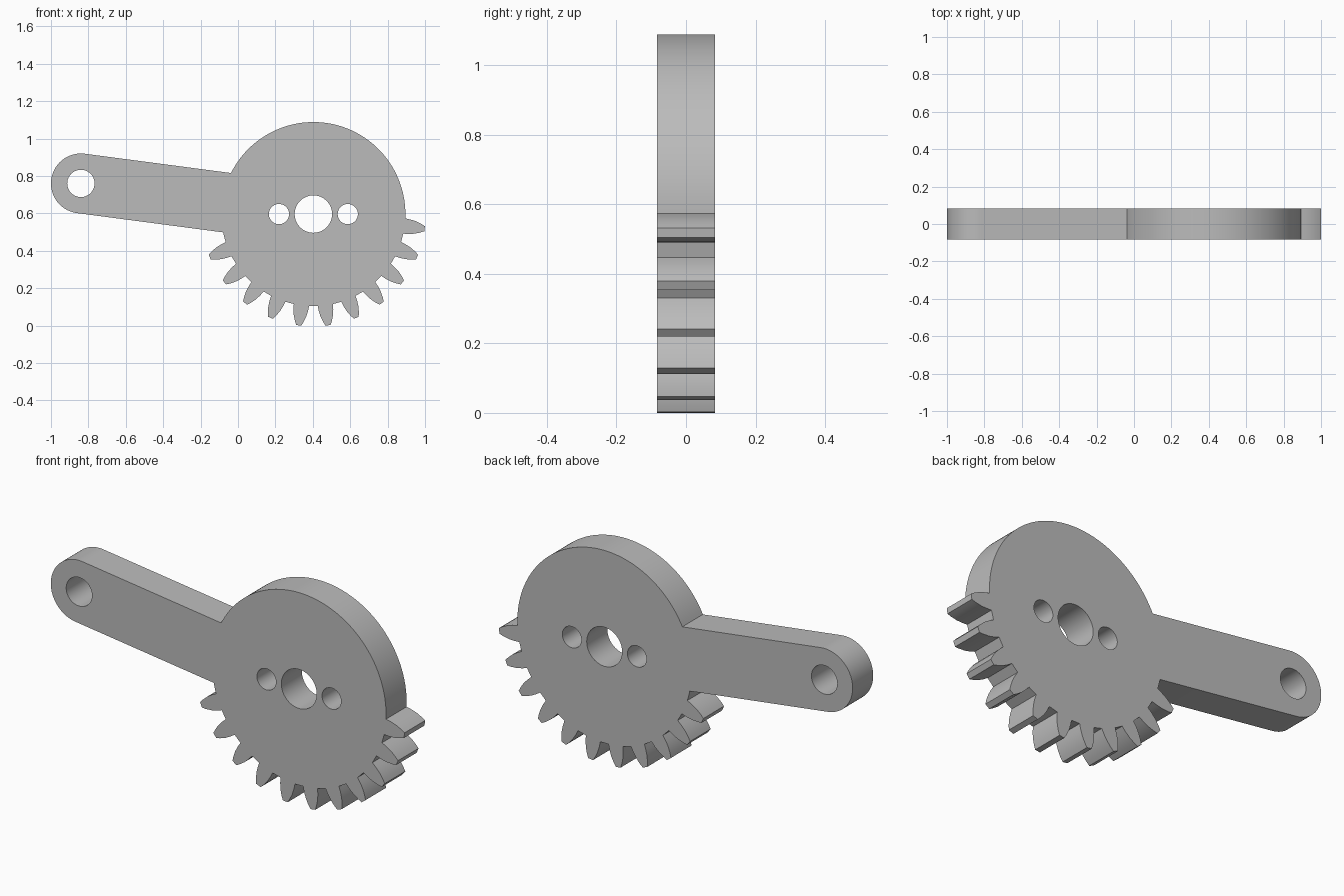
import bpy
from math import radians, sin, cos, asin, atan2, degrees, dist

cube = bpy.data.objects.get("Cube")
if cube:
    bpy.data.objects.remove(cube, do_unlink=True)

HUB, ROOT_R = (0.403, 0.596), 0.492
ARM, ARM_R = (-0.84, 0.76), 0.16
HALF_DEPTH = 0.083
# Right half of one tooth: half angle in degrees, radius
TOOTH = [(4.8, ROOT_R), (4.3, 0.52), (3.5, 0.55), (2.3, 0.58), (1.3, 0.6)]


def polar(centre, radius, angle):
    a = radians(angle)
    return centre[0] + radius * cos(a), centre[1] + radius * sin(a)


def arc(centre, radius, start, end, steps):
    return [polar(centre, radius, start + (end - start) * i / steps)
            for i in range(steps + 1)]


def circle(centre, radius):
    return arc(centre, radius, 0, 360, 64)[:-1]


# Outline: plain rim, rounded lever arm, then eleven teeth
arm_dir = degrees(atan2(ARM[1] - HUB[1], ARM[0] - HUB[0]))
spread = degrees(asin(ARM_R / ROOT_R))
outline = arc(HUB, ROOT_R, -2.7, arm_dir - spread, 72)
outline += arc(ARM, ARM_R, arm_dir - 90, arm_dir + 90, 40)
outline += arc(HUB, ROOT_R, arm_dir + spread, 197.7, 4)[:-1]
for i in range(11):
    mid = 202.5 + 15 * i
    outline += [polar(HUB, r, mid - a) for a, r in TOOTH]
    outline += [polar(HUB, r, mid + a) for a, r in reversed(TOOTH)]
outline.pop()  # the last tooth closes on the start of the rim

# Axle hole, two bolt holes and the arm pivot hole
holes = [circle(HUB, 0.1), circle(ARM, 0.073)]
holes += [circle((HUB[0] + s * 0.184, HUB[1]), 0.054) for s in (-1, 1)]

curve = bpy.data.curves.new("gear_lever", "CURVE")
curve.dimensions = "2D"
curve.fill_mode = "BOTH"
curve.extrude = HALF_DEPTH
for loop in [outline] + holes:
    spline = curve.splines.new("POLY")
    spline.points.add(len(loop) - 1)
    for point, (x, z) in zip(spline.points, loop):
        point.co = (x, z, 0, 1)
    spline.use_cyclic_u = True

gear = bpy.data.objects.new("gear_lever", curve)
bpy.context.collection.objects.link(gear)
gear.rotation_euler.x = radians(90)
bpy.ops.object.select_all(action="DESELECT")
gear.select_set(True)
bpy.context.view_layer.objects.active = gear
bpy.ops.object.convert(target="MESH")
gear = bpy.context.object
bpy.ops.object.transform_apply(location=False, rotation=True, scale=False)

# Weld the caps to the walls and smooth the round walls
bpy.ops.object.mode_set(mode="EDIT")
bpy.ops.mesh.select_all(action="SELECT")
bpy.ops.mesh.remove_doubles(threshold=0.0001)
bpy.ops.mesh.normals_make_consistent(inside=False)
bpy.ops.object.mode_set(mode="OBJECT")
bpy.ops.object.shade_smooth_by_angle(angle=radians(20))

# Plain grey finish
grey = bpy.data.materials.new("plain_grey")
grey.use_nodes = True
colour = (0.5, 0.5, 0.5, 1)
grey.diffuse_color = colour
grey.node_tree.nodes["Principled BSDF"].inputs["Base Color"].default_value = colour
gear.data.materials.clear()
gear.data.materials.append(grey)
